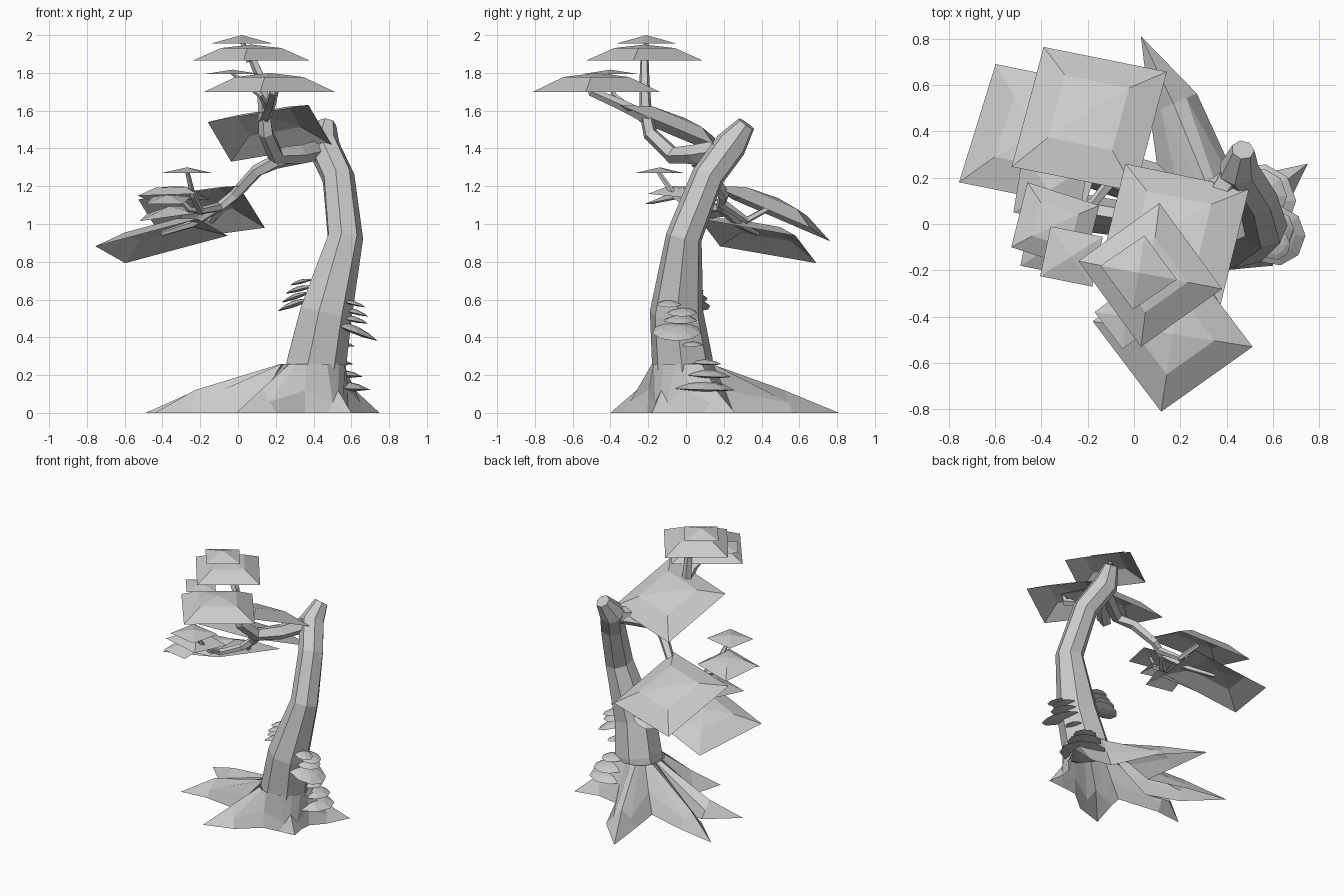
import bpy, math
from mathutils import Vector

if "Cube" in bpy.data.objects:
    bpy.data.objects.remove(bpy.data.objects["Cube"])


def make(name, verts, faces):
    me = bpy.data.meshes.new(name)
    me.from_pydata([tuple(v) for v in verts], [], faces)
    ob = bpy.data.objects.new(name, me)
    bpy.context.collection.objects.link(ob)
    return ob


def loft(name, rings, cap_ends=True):
    """Skin a list of equally sized closed rings."""
    n = len(rings[0])
    verts = [v for r in rings for v in r]
    faces = []
    for k in range(len(rings) - 1):
        for i in range(n):
            j = (i + 1) % n
            faces.append((k*n + i, k*n + j, (k+1)*n + j, (k+1)*n + i))
    if cap_ends:
        faces.append(tuple(reversed(range(n))))
        faces.append(tuple(range((len(rings)-1)*n, len(rings)*n)))
    return make(name, verts, faces)


def tube(name, path, radii, sides=6):
    pts = [Vector(p) for p in path]
    rings, axis = [], None
    for i, p in enumerate(pts):
        t = (pts[min(i+1, len(pts)-1)] - pts[max(i-1, 0)]).normalized()
        if axis is None:
            axis = Vector((1, 0, 0)) if abs(t.x) < 0.7 else Vector((0, 1, 0))
        axis = (axis - t * axis.dot(t)).normalized()
        other = t.cross(axis)
        rings.append([p + radii[i] * (axis * math.cos(a) + other * math.sin(a))
                      for a in (2*math.pi*k/sides for k in range(sides))])
    return loft(name, rings)


def branch(name, path, r0, r1):
    n = len(path) - 1
    return tube(name, path, [r0 + (r1 - r0) * i / n for i in range(n + 1)], 5)


def pad(name, centre, u, v, h, stepped=True):
    """Open square leaf pad: half diagonals u and v, raised by h to a low peak."""
    c, u, v = Vector(centre), Vector(u), Vector(v)
    up = u.cross(v).normalized()
    dirs = [u, v, -u, -v]
    verts = [c + d for d in dirs]
    faces = []
    base = 0
    if stepped:
        verts += [c + d * 0.52 + up * h * 0.78 for d in dirs]
        faces += [(i, (i+1) % 4, 4 + (i+1) % 4, 4 + i) for i in range(4)]
        base = 4
    verts.append(c + up * h)
    faces += [(base + i, base + (i+1) % 4, base + 4) for i in range(4)]
    return make(name, verts, faces)


def mushroom(name, centre, r, out_angle, tilt):
    """Thin nine-sided shelf cap, drooping towards out_angle."""
    c = Vector(centre)
    prof = [(0.35, -0.08), (1.0, 0.0), (0.65, 0.17), (0.2, 0.27)]
    rings = []
    for f, z in prof:
        ring = []
        for k in range(9):
            a = 2 * math.pi * k / 9
            drop = f * r * math.cos(a - out_angle) * tilt
            ring.append(c + Vector((f*r*math.cos(a), f*r*math.sin(a), z*r - drop)))
        rings.append(ring)
    loft(name, rings)


# Leaning trunk with broken-off top
tube("trunk",
     [(.40, -.02, .22), (.41, -.02, .27), (.46, -.05, .53), (.565, -.01, .93),
      (.53, .115, 1.25), (.45, .24, 1.42), (.47, .32, 1.53)],
     [.165, .165, .145, .098, .088, .088, .05], 7)

# Root flare, open underneath: (ridge kink, tip, half width at the kink)
roots = [((.62, .16, .12), (.75, .26, 0), .08), ((.17, .52, .12), (.03, .81, 0), .11),
         ((-.22, .26, .12), (-.49, .40, 0), .09), ((-.23, .05, .12), (-.44, -.05, 0), .08),
         ((.13, -.25, .13), (-.01, -.40, 0), .11), ((.53, -.13, .12), (.60, -.18, 0), .08)]
centre = Vector((.40, -.02, 0))
ground, middle, crown = [], [], []


def spoke(g, m):
    a = (Vector((g.x, g.y, 0)) - centre).normalized()
    ground.append(g)
    middle.append(m)
    crown.append(centre + Vector((.172 * a.x, .165 * a.y, .26)))


shoulders = []
for kink, tip, w in roots:
    foot = Vector((kink[0], kink[1], 0))
    side = Vector((0, 0, 1)).cross(foot - centre).normalized() * w
    shoulders.append((foot - side, foot + side))
for i, (kink, tip, w) in enumerate(roots):
    left, right = shoulders[i]
    spoke(left, left.lerp(Vector(kink), .45))
    spoke(Vector(tip), Vector(kink))
    spoke(right, right.lerp(Vector(kink), .45))
    # Valley between this root and the next, pulled in towards the trunk
    mid = (right + shoulders[(i + 1) % len(roots)][0]) / 2 - centre
    d = max(.19, mid.length * .66)
    valley = centre + mid.normalized() * d
    spoke(valley, centre + mid.normalized() * (d * .5 + .09) + Vector((0, 0, .12)))
loft("roots", [ground, middle, crown], False)

# Branches
branch("upper_branch", [(.44, .24, 1.40), (.32, .05, 1.37), (.20, -.07, 1.365),
                        (.15, -.19, 1.48), (.14, -.215, 1.60), (.13, -.22, 1.75),
                        (.07, -.22, 1.89)], .06, .022)
branch("crown_twig", [(.06, -.22, 1.86), (.02, -.21, 1.97)], .02, .012)
branch("front_branch", [(.14, -.20, 1.56), (.17, -.34, 1.63), (.19, -.50, 1.70),
                        (.18, -.52, 1.76)], .035, .02)
branch("front_twig", [(.16, -.30, 1.61), (.12, -.38, 1.68), (-.03, -.40, 1.80)], .02, .01)
branch("lower_branch", [(.42, .20, 1.38), (.20, .06, 1.33), (.10, .12, 1.28),
                        (-.02, .20, 1.15), (-.10, .18, 1.09), (-.20, .06, 1.07),
                        (-.24, -.06, 1.15), (-.27, -.15, 1.28)], .045, .012)
branch("back_twig", [(-.06, .19, 1.11), (-.14, .32, 1.02), (-.20, .45, 1.09)], .026, .015)
branch("left_twig", [(-.10, .18, 1.09), (-.24, .28, 1.00), (-.40, .38, .95)], .026, .015)
branch("middle_twig", [(-.18, .09, 1.07), (-.26, .03, 1.08), (-.34, -.02, 1.17)], .022, .012)

# Large leaf pads
pad("crown_pad", (.07, -.22, 1.865), (.31, -.06, 0), (.04, .31, 0), .085)
pad("front_pad", (.167, -.475, 1.70), (.345, -.055, 0), (.05, .335, 0), .10)
pad("upper_tilted_pad", (.168, -.045, 1.48), (.328, .195, -.06), (-.205, .305, -.15), .09)
pad("back_pad", (-.193, .452, 1.055), (.335, .205, -.075), (-.197, .312, -.147), .09)
pad("left_pad", (-.405, .38, .910), (.35, .20, .028), (-.192, .31, -.117), .08)
pad("middle_pad", (-.34, -.01, 1.14), (.19, .09, -.01), (-.12, .19, -.02), .06)

# Small leaf pads
pad("crown_tip_pad", (.02, -.21, 1.955), (.165, -.03, 0), (.025, .16, 0), .045, False)
pad("front_small_pad", (-.03, -.40, 1.795), (.14, -.02, 0), (.02, .14, 0), .022, False)
pad("left_small_pad", (-.27, -.14, 1.27), (.135, .085, 0), (-.09, .13, 0), .03, False)
pad("low_small_pad", (-.37, -.10, 1.125), (.12, .08, .02), (-.08, .12, .02), .03, False)
pad("inner_small_pad", (-.36, .15, 1.055), (.16, .10, .04), (-.12, .15, 0), .04, False)

# Shelf mushrooms: right side, low back right, left side
shelves = [((.61, -.05, .43), .13, 0, .38), ((.60, -.03, .49), .09, 0, .2),
           ((.61, -.02, .53), .08, 0, .25), ((.61, -.09, .575), .065, 0, .25),
           ((.56, .03, .36), .06, 0, .15),
           ((.54, .10, .125), .16, 1, .03), ((.54, .12, .195), .12, 1, .05),
           ((.53, .11, .26), .08, 1, .05),
           ((.30, .04, .57), .09, 2.9, .35), ((.305, .04, .61), .075, 2.9, .35),
           ((.325, .02, .65), .075, 2.9, .25), ((.335, .02, .69), .06, 2.9, .25)]
for i, (c, r, a, t) in enumerate(shelves):
    mushroom(f"shelf_mushroom_{i + 1}", c, r, a, t)
